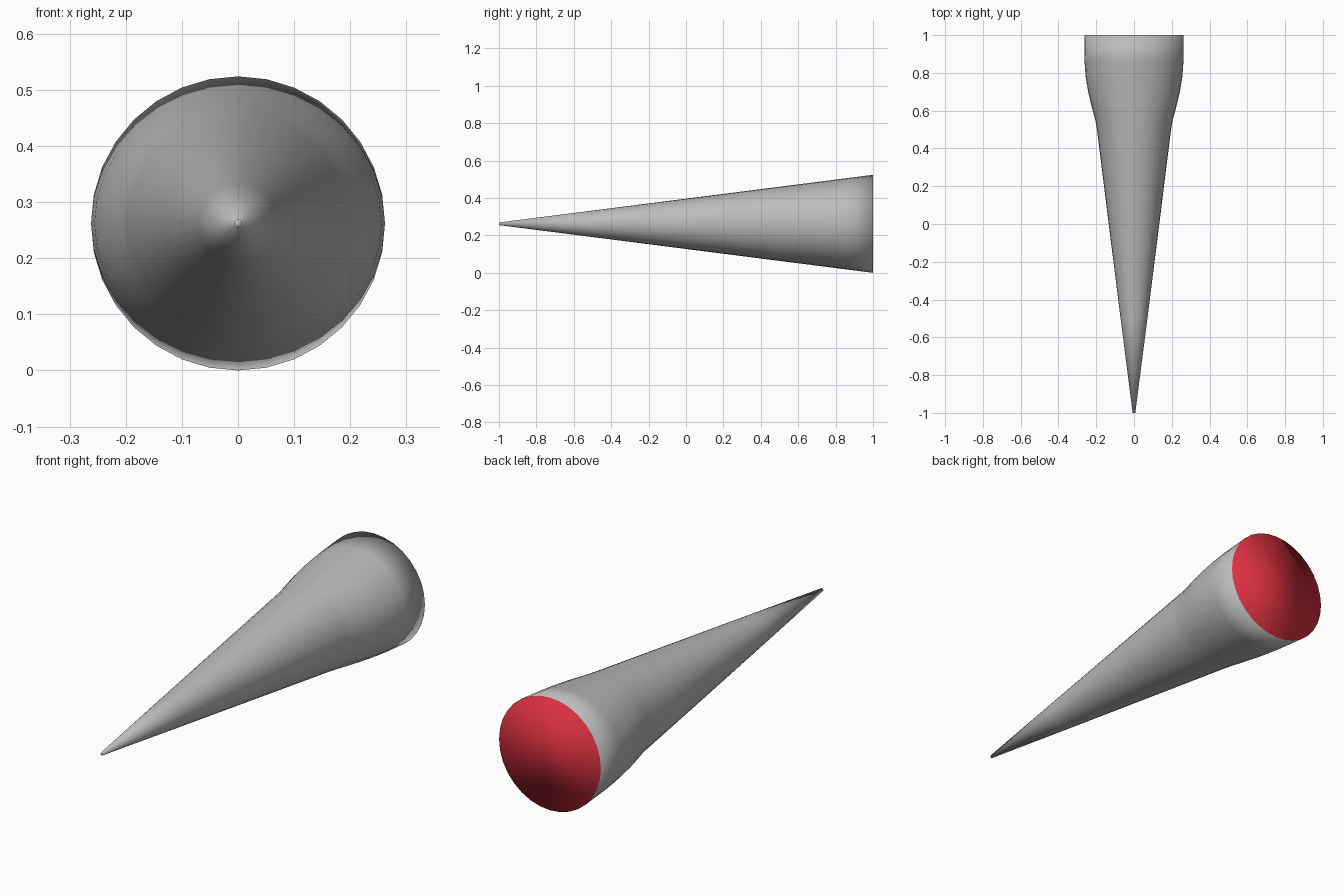
import bpy, bmesh, math

if "Cube" in bpy.data.objects:
    bpy.data.objects.remove(bpy.data.objects["Cube"])

SIDES = 32
CENTRE_Z = 0.262
TIP_R, BASE_R = 0.007, 0.262


def material(name, rgb):
    m = bpy.data.materials.new(name)
    m.diffuse_color = (*rgb, 1.0)
    m.use_nodes = True
    m.node_tree.nodes["Principled BSDF"].inputs["Base Color"].default_value = m.diffuse_color
    return m


# Stations along the spike: (y, half width); the height tapers in a straight line
stations = [(-1.0, 0.007), (-0.5, 0.071), (0.0, 0.134), (0.5, 0.196),
            (0.55, 0.205), (0.62, 0.224), (0.70, 0.243), (0.78, 0.256),
            (0.86, 0.262), (1.0, 0.262)]

bm = bmesh.new()
rings = []
for y, half_width in stations:
    half_height = TIP_R + (BASE_R - TIP_R) * (y + 1) / 2
    ring = []
    for i in range(SIDES):
        a = 2 * math.pi * i / SIDES
        ring.append(bm.verts.new((half_width * math.cos(a), y,
                                  CENTRE_Z + half_height * math.sin(a))))
    rings.append(ring)

# Tapered side wall
for r0, r1 in zip(rings, rings[1:]):
    for i in range(SIDES):
        j = (i + 1) % SIDES
        bm.faces.new((r0[i], r0[j], r1[j], r1[i]))

# Tip cap, and red base cap
bm.faces.new(rings[0])
base = bm.faces.new(rings[-1])
base.material_index = 1

bmesh.ops.recalc_face_normals(bm, faces=bm.faces[:])
for f in bm.faces:
    f.smooth = True

mesh = bpy.data.meshes.new("spike")
bm.to_mesh(mesh)
bm.free()
mesh.materials.append(material("grey", (0.50, 0.50, 0.50)))
mesh.materials.append(material("red", (0.70, 0.03, 0.05)))
spike = bpy.data.objects.new("spike", mesh)
bpy.context.collection.objects.link(spike)
